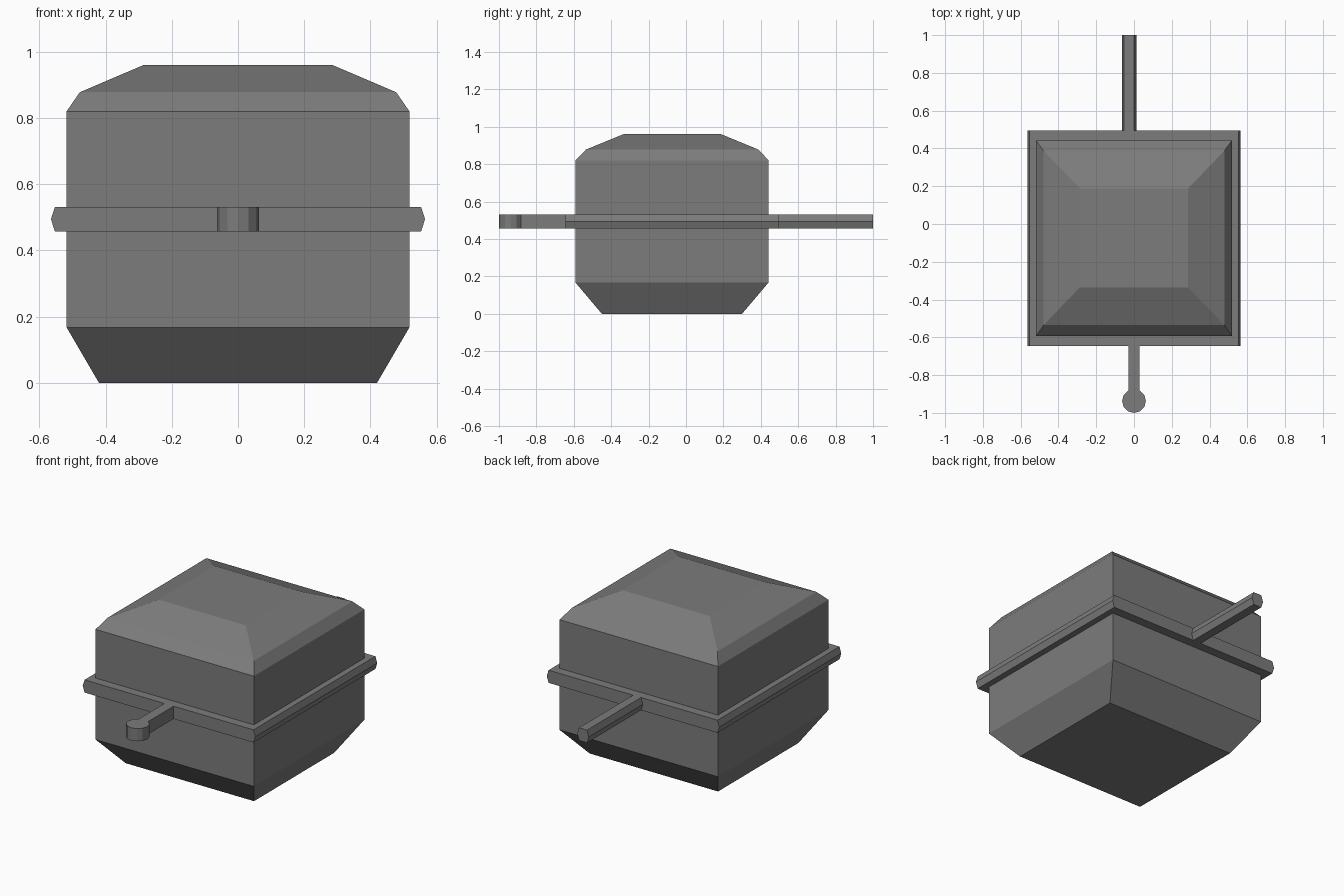
import bpy, bmesh, math

if "Cube" in bpy.data.objects:
    bpy.data.objects.remove(bpy.data.objects["Cube"])

grey = bpy.data.materials.new("mid grey")
grey.diffuse_color = (0.2, 0.2, 0.2, 1)
grey.use_nodes = True
grey.node_tree.nodes["Principled BSDF"].inputs["Base Color"].default_value = grey.diffuse_color


def finish(name, bm):
    bmesh.ops.recalc_face_normals(bm, faces=bm.faces)
    me = bpy.data.meshes.new(name)
    bm.to_mesh(me)
    bm.free()
    me.materials.append(grey)
    ob = bpy.data.objects.new(name, me)
    bpy.context.collection.objects.link(ob)
    return ob


def loft(name, rings):
    """Skin a stack of equal-length point loops and cap both ends."""
    bm = bmesh.new()
    loops = [[bm.verts.new(p) for p in ring] for ring in rings]
    n = len(loops[0])
    for a, b in zip(loops, loops[1:]):
        for i in range(n):
            j = (i + 1) % n
            bm.faces.new((a[i], a[j], b[j], b[i]))
    bm.faces.new(loops[0])
    bm.faces.new(loops[-1])
    return finish(name, bm)


def rect(x, y0, y1, z):
    return [(-x, y0, z), (x, y0, z), (x, y1, z), (-x, y1, z)]


def bar(name, cx, half, bevel, y0, y1, z0=0.457, z1=0.532):
    """Bar along y whose long sides come to a shallow ridge."""
    zm = (z0 + z1) / 2
    h = half - bevel
    prof = [(-h, z0), (h, z0), (half, zm), (h, z1), (-h, z1), (-half, zm)]
    return loft(name, [[(cx + x, y, z) for x, z in prof] for y in (y0, y1)])


# Box body with tapered foot and chamfered lid
loft("body", [rect(0.42, -0.45, 0.30, 0.0),
              rect(0.518, -0.592, 0.442, 0.168),
              rect(0.518, -0.592, 0.442, 0.82),
              rect(0.478, -0.535, 0.387, 0.878),
              rect(0.286, -0.335, 0.188, 0.96)])

# Flange around the middle
bar("rim", 0, 0.565, 0.012, -0.645, 0.495)

# Rear rod
bar("rear_rod", -0.026, 0.038, 0.012, 0.48, 1.0)

# Front tab and its round end
loft("front_tab", [rect(0.03, -0.90, -0.63, z) for z in (0.457, 0.532)])
angles = [math.tau * i / 12 for i in range(12)]
loft("front_knob", [[(0.063 * math.cos(a), -0.937 + 0.063 * math.sin(a), z)
                     for a in angles] for z in (0.457, 0.532)])
